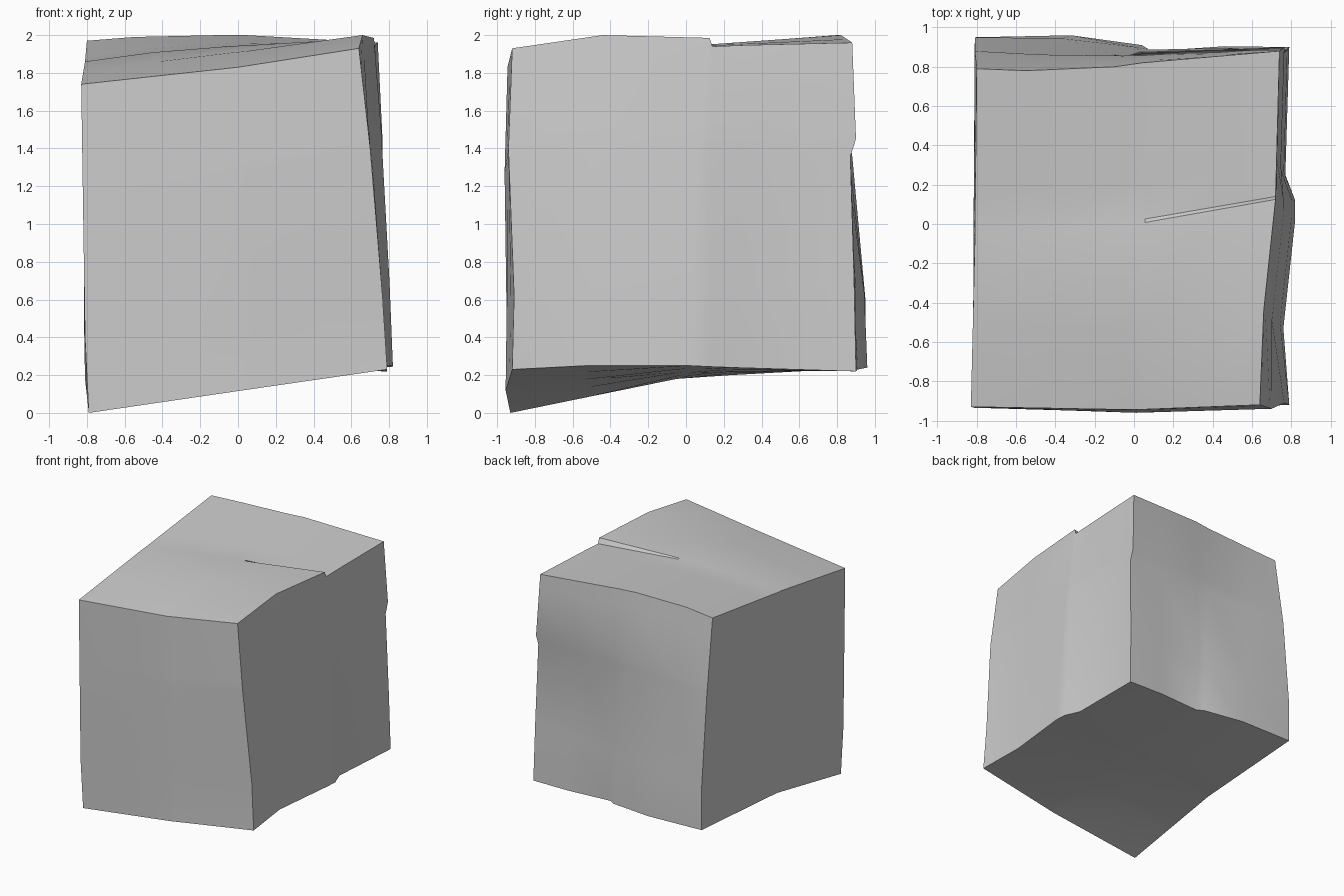
import bpy, bmesh
from mathutils import Vector

cube = bpy.data.objects.get("Cube")
if cube:
    bpy.data.objects.remove(cube, do_unlink=True)

# Lattice spacing along each axis; narrow gaps carry the cracks
T = ([0, .31, .54, .57, .8, 1],
     [0, .27, .56, .575, .68, 1],
     [0, .2, .64, .68, .93, 1])
N = [len(t) - 1 for t in T]
P = {}


def edge(axis, start, keys):
    """Polyline along one edge of the block, filled between the key points."""
    idx = sorted(keys)
    for a, b in zip(idx, idx[1:]):
        for i in range(a, b + 1):
            f = (T[axis][i] - T[axis][a]) / (T[axis][b] - T[axis][a])
            key = list(start)
            key[axis] = i
            P[tuple(key)] = Vector(keys[a]).lerp(Vector(keys[b]), f)


# Eight corners: front/back, left/right of the picture plane, bottom/top
FLB, FRB = (-.79, -.93, 0), (.79, -.92, .23)
FLT, FRT = (-.83, -.93, 1.74), (.64, -.92, 1.93)
BLB, BRB = (-.81, .95, .25), (.79, .9, .22)
BLT, BRT = (-.8, .79, 1.97), (.74, .88, 1.96)
E = 5

# Edges running across
edge(0, (0, 0, 0), {0: FLB, 2: (.03, -.955, .12), E: FRB})
edge(0, (0, 0, E), {0: FLT, 2: (0, -.945, 1.83), E: FRT})
edge(0, (0, E, 0), {0: BLB, 1: (-.32, .96, .24), 2: (.04, .91, .23), E: BRB})
edge(0, (0, E, E), {0: BLT, 1: (-.55, .78, 1.99), 2: (-.1, .8, 2), 3: (.04, .82, 2), E: BRT})
# Edges running front to back
edge(1, (0, 0, 0), {0: FLB, 2: (-.81, -.05, .18), E: BLB})
edge(1, (E, 0, 0), {0: FRB, 1: (.76, -.53, .25), 2: (.82, .02, .25),
                    3: (.82, .12, .245), 4: (.77, .25, .24), E: BRB})
edge(1, (0, 0, E), {0: FLT, 2: (-.81, -.1, 1.86), 3: (-.81, -.08, 1.86), E: BLT})
edge(1, (E, 0, E), {0: FRT, 1: (.66, -.44, 2), 2: (.72, .125, 1.985),
                    3: (.72, .14, 1.98), 4: (.725, .32, 1.975), E: BRT})
# Upright edges
edge(2, (0, 0, 0), {0: FLB, 1: (-.81, -.935, .4), E: FLT})
edge(2, (E, 0, 0), {0: FRB, 1: (.765, -.91, .62), 2: (.7, -.94, 1.4), E: FRT})
edge(2, (0, E, 0), {0: BLB, 1: (-.81, .95, .6), 2: (-.81, .88, 1.36), E: BLT})
edge(2, (E, E, 0), {0: BRB, 1: (.78, .89, .7), 2: (.765, .87, 1.36),
                    3: (.765, .9, 1.45), E: BRT})

# Fill the six sides by blending their four edges
sides = []
for axis in range(3):
    u, v = (axis + 1) % 3, (axis + 2) % 3
    for side in (0, N[axis]):
        def key(a, b):
            k = [0, 0, 0]
            k[axis], k[u], k[v] = side, a, b
            return tuple(k)
        for a in range(1, N[u]):
            for b in range(1, N[v]):
                s, t = T[u][a], T[v][b]
                low = P[key(0, 0)].lerp(P[key(E, 0)], s)
                high = P[key(0, E)].lerp(P[key(E, E)], s)
                P[key(a, b)] = (P[key(0, b)].lerp(P[key(E, b)], s)
                                + P[key(a, 0)].lerp(P[key(a, E)], t)
                                - low.lerp(high, t))
        sides += [[key(a, b), key(a + 1, b), key(a + 1, b + 1), key(a, b + 1)]
                  for a in range(N[u]) for b in range(N[v])]

# Crack on the top: the ground behind it drops towards the right edge
for i in range(3, E + 1):
    fade = (T[0][i] - T[0][3]) / (1 - T[0][3])
    P[(i, 3, E)].z -= .04 * fade
    P[(i, 4, E)].z -= .028 * fade

# Crack low on the back
P[(3, E, 0)].y -= .03
P[(3, E, 1)].y -= .015

bm = bmesh.new()
verts = {k: bm.verts.new(p) for k, p in P.items()}
for quad in sides:
    bm.faces.new([verts[k] for k in quad])
bmesh.ops.recalc_face_normals(bm, faces=bm.faces[:])
mesh = bpy.data.meshes.new("stone_block")
bm.to_mesh(mesh)
bm.free()

block = bpy.data.objects.new("stone_block", mesh)
bpy.context.collection.objects.link(block)

# Single stone colour
stone = bpy.data.materials.new("grey_stone")
stone.use_nodes = True
color = (.6, .6, .6, 1)
stone.diffuse_color = color
stone.node_tree.nodes["Principled BSDF"].inputs["Base Color"].default_value = color
mesh.materials.append(stone)

bpy.ops.object.select_all(action="DESELECT")
block.select_set(True)
bpy.context.view_layer.objects.active = block
bpy.ops.object.shade_smooth_by_angle()
